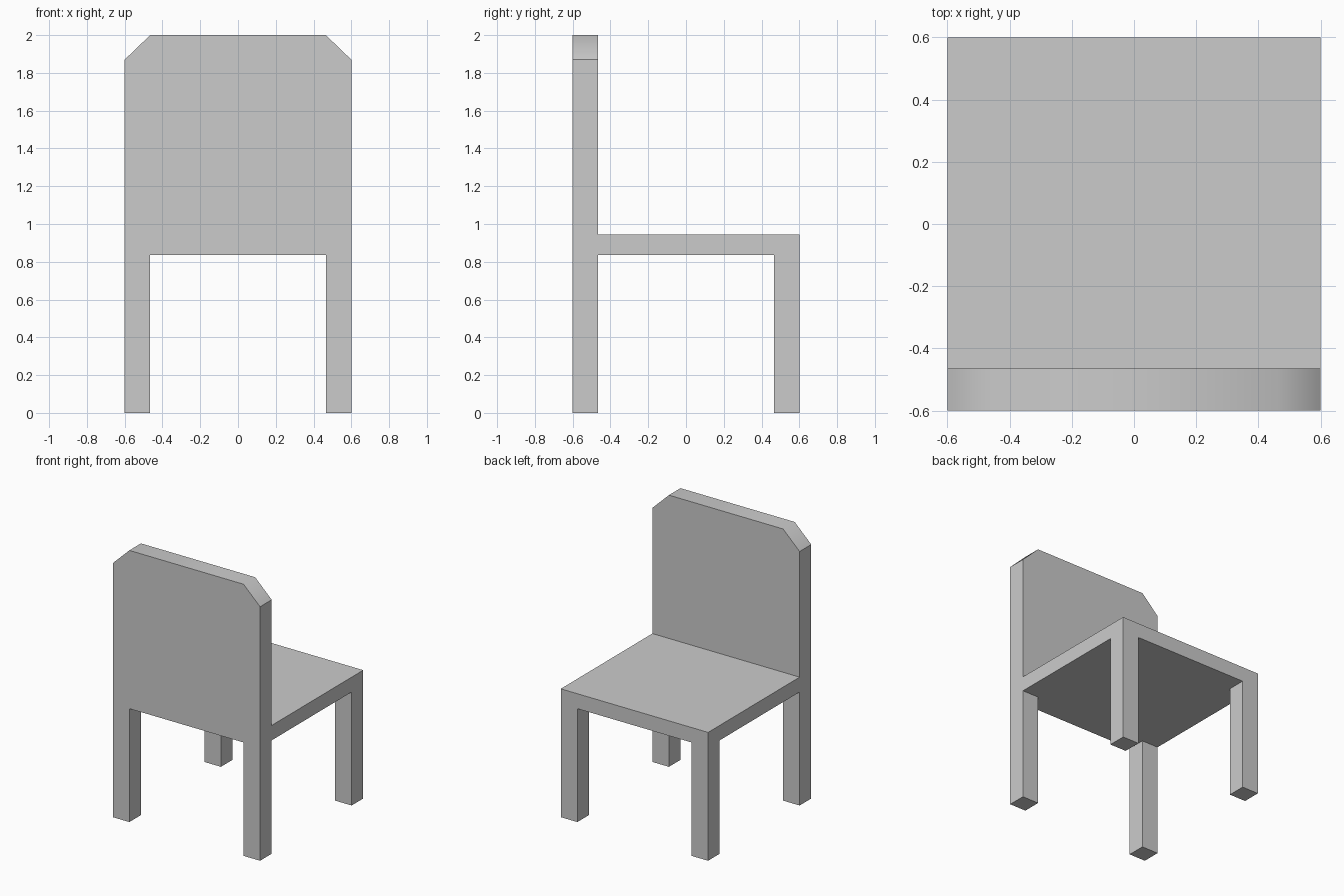
import bpy, bmesh, math

if "Cube" in bpy.data.objects:
    bpy.data.objects.remove(bpy.data.objects["Cube"])

HALF = 0.6        # half width and depth
INNER = 0.465     # inner face of legs and backrest
SEAT_BOTTOM, SEAT_TOP = 0.835, 0.945


def make_prism(name, profile, y0, y1):
    """Extrude an x-z profile from y0 to y1."""
    bm = bmesh.new()
    face = bm.faces.new([bm.verts.new((x, y0, z)) for x, z in profile])
    extruded = bmesh.ops.extrude_face_region(bm, geom=[face], use_keep_orig=True)
    moved = [v for v in extruded["geom"] if isinstance(v, bmesh.types.BMVert)]
    bmesh.ops.translate(bm, verts=moved, vec=(0, y1 - y0, 0))
    bmesh.ops.recalc_face_normals(bm, faces=bm.faces)
    mesh = bpy.data.meshes.new(name)
    bm.to_mesh(mesh)
    bm.free()
    obj = bpy.data.objects.new(name, mesh)
    bpy.context.collection.objects.link(obj)
    return obj


def rect(x0, x1, z0, z1):
    return [(x0, z0), (x1, z0), (x1, z1), (x0, z1)]


# Seat slab
make_prism("seat", rect(-HALF, HALF, SEAT_BOTTOM, SEAT_TOP), -HALF, HALF)

# Four square legs
for depth, y0, y1 in (("front", -HALF, -INNER), ("rear", INNER, HALF)):
    for side, x0, x1 in (("left", -HALF, -INNER), ("right", INNER, HALF)):
        make_prism(f"{depth}_{side}_leg", rect(x0, x1, 0, SEAT_BOTTOM), y0, y1)

# Backrest with clipped upper corners
back = make_prism("backrest", [
    (-HALF, SEAT_TOP), (HALF, SEAT_TOP), (HALF, 1.87),
    (INNER, 2.0), (-INNER, 2.0), (-HALF, 1.87)], -HALF, -INNER)

# Soft shading where the top meets the clipped corners
bpy.context.view_layer.objects.active = back
back.select_set(True)
bpy.ops.object.shade_smooth_by_angle(angle=math.radians(45))
